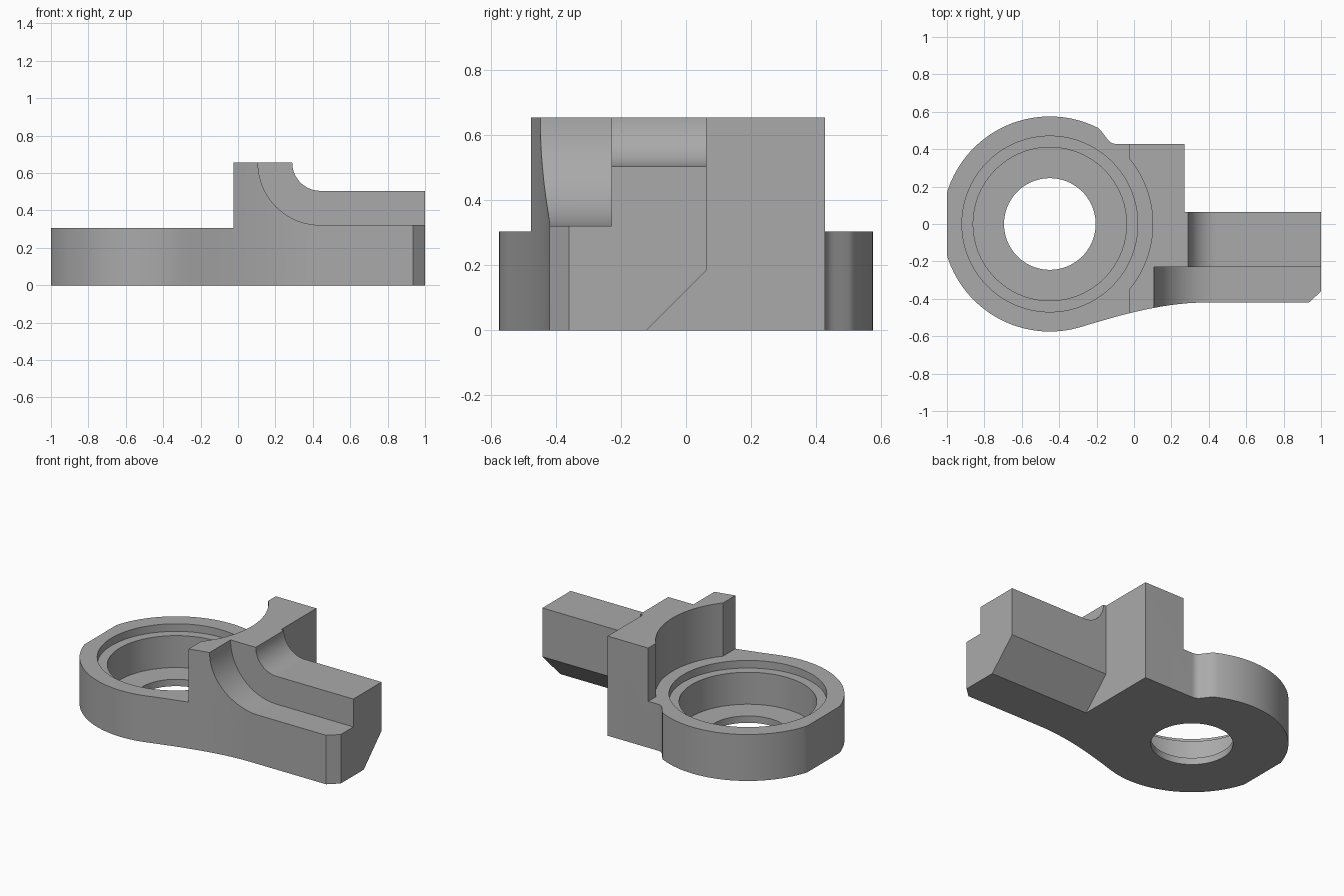
import bpy, bmesh
from math import cos, sin, radians, pi
from mathutils import Vector
from mathutils.geometry import interpolate_bezier

cube = bpy.data.objects.get("Cube")
if cube:
    bpy.data.objects.remove(cube, do_unlink=True)

grey = bpy.data.materials.new("machined_grey")
grey.use_nodes = True
colour = (0.4, 0.4, 0.4, 1)
grey.diffuse_color = colour
grey.node_tree.nodes["Principled BSDF"].inputs["Base Color"].default_value = colour

CX, TOP, RIM = -0.45, 0.655, 0.305


def arc(cx, cy, r, a0, a1, n):
    """Points on an arc, angles in degrees."""
    angles = [radians(a0 + (a1 - a0) * i / n) for i in range(n + 1)]
    return [(cx + r * cos(a), cy + r * sin(a)) for a in angles]


def bezier(*pts, n=16):
    p = [Vector(q) for q in pts]
    return [(v.x, v.y) for v in interpolate_bezier(*p, n)]


def prism(name, pts, lo, hi, axis="z"):
    """Extrude a flat outline from lo to hi along an axis."""
    place = {"z": lambda a, b, h: (a, b, h),
             "y": lambda a, b, h: (a, h, b),
             "x": lambda a, b, h: (h, a, b)}[axis]
    bm = bmesh.new()
    face = bm.faces.new([bm.verts.new(place(a, b, lo)) for a, b in pts])
    out = bmesh.ops.extrude_face_region(bm, geom=[face])
    verts = [g for g in out["geom"] if isinstance(g, bmesh.types.BMVert)]
    bmesh.ops.translate(bm, verts=verts,
                        vec=Vector(place(0, 0, hi)) - Vector(place(0, 0, lo)))
    bmesh.ops.recalc_face_normals(bm, faces=bm.faces)
    mesh = bpy.data.meshes.new(name)
    bm.to_mesh(mesh)
    bm.free()
    mesh.materials.append(grey)
    obj = bpy.data.objects.new(name, mesh)
    bpy.context.collection.objects.link(obj)
    return obj


def cylinder(name, r, lo, hi):
    return prism(name, arc(CX, 0, r, 0, 360, 96)[:-1], lo, hi)


# Plan outline: ring with a flat end, shoulder block and arm
R = 0.575
ring = arc(CX, 0, R, 63, 163, 40) + arc(CX, 0, R, 197, 287, 36)
front_sweep = bezier(ring[-1], (-0.09, -0.492), (0.15, -0.42), (0.38, -0.42))
back_hollow = bezier((-0.09, 0.428), (-0.14, 0.428), (-0.14, 0.46), ring[0])
outline = (ring + front_sweep[1:]
           + [(0.935, -0.42), (1, -0.36), (1, 0.063), (0.27, 0.063), (0.27, 0.428)]
           + back_hollow[:-1])
bracket = prism("bracket_body", outline, 0, TOP)

# Stepped fillet profiles above the arm
high_step = arc(0.44, TOP, 0.15, 180, 270, 24) + [(1.2, 0.505), (1.2, 0.9), (0.29, 0.9)]
low_step = arc(0.44, TOP, 0.333, 180, 270, 32) + [(1.2, 0.322), (1.2, 0.9), (0.107, 0.9)]

cutters = [
    # Lower the ring and clear a round pocket in the shoulder
    prism("ring_top_cutter", [(-1.2, -0.8), (-0.025, -0.8), (-0.025, 0.8), (-1.2, 0.8)], RIM, 0.9),
    cylinder("shoulder_pocket_cutter", 0.55, RIM, 0.9),
    # Stepped bore
    cylinder("rim_recess_cutter", 0.47, 0.255, 0.9),
    cylinder("bore_cutter", 0.41, 0.045, 0.9),
    cylinder("through_hole_cutter", 0.245, -0.1, 0.9),
    # Arm steps
    prism("low_step_cutter", low_step, -0.8, -0.23, "y"),
    prism("high_step_cutter", high_step, -0.3, 0.063 + 0.01, "y"),
    # Sloped underside of the arm
    prism("arm_underside_cutter", [(-0.222, -0.1), (0.163, -0.1), (0.163, 0.285)], 0.27, 1.2, "x"),
]

bpy.ops.object.select_all(action="DESELECT")
bpy.context.view_layer.objects.active = bracket
bracket.select_set(True)
for cutter in cutters:
    mod = bracket.modifiers.new(cutter.name, "BOOLEAN")
    mod.operation = "DIFFERENCE"
    mod.solver = "EXACT"
    mod.object = cutter
    bpy.ops.object.modifier_apply(modifier=mod.name)
    bpy.data.objects.remove(cutter, do_unlink=True)

bpy.ops.object.shade_smooth_by_angle(angle=radians(25))
